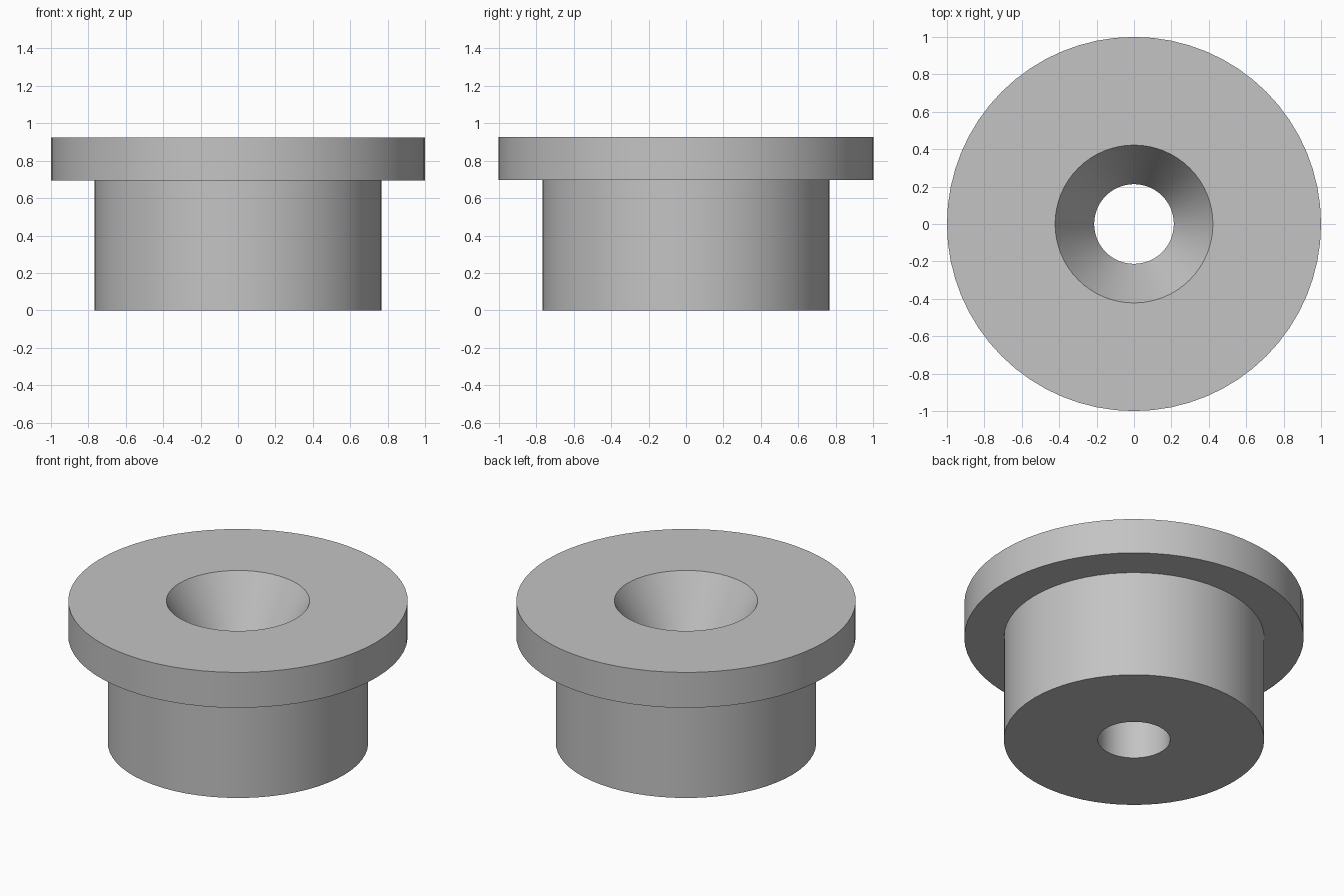
import bpy
import bmesh
from math import tau, radians

if "Cube" in bpy.data.objects:
    bpy.data.objects.remove(bpy.data.objects["Cube"], do_unlink=True)

SEGMENTS = 64

# Plain grey material
grey = bpy.data.materials.new("plain_grey")
grey.use_nodes = True
colour = (0.55, 0.55, 0.55, 1)
grey.diffuse_color = colour
grey.node_tree.nodes["Principled BSDF"].inputs["Base Color"].default_value = colour

# Cross-section (radius, height): bore, neck, flange, countersink
bore, neck, flange, sink = 0.213, 0.767, 1.0, 0.422
top, flange_base, sink_base = 0.925, 0.695, 0.56
profile = [(bore, 0), (neck, 0), (neck, flange_base), (flange, flange_base),
           (flange, top), (sink, top), (bore, sink_base)]

# Revolve the closed section into a flanged bushing
bm = bmesh.new()
verts = [bm.verts.new((r, 0, z)) for r, z in profile]
edges = [bm.edges.new((v, verts[(i + 1) % len(verts)])) for i, v in enumerate(verts)]
bmesh.ops.spin(bm, geom=verts + edges, cent=(0, 0, 0), axis=(0, 0, 1),
               angle=tau, steps=SEGMENTS, use_merge=True)
bmesh.ops.remove_doubles(bm, verts=bm.verts[:], dist=0.0001)
bmesh.ops.recalc_face_normals(bm, faces=bm.faces[:])

mesh = bpy.data.meshes.new("flanged_bushing")
bm.to_mesh(mesh)
bm.free()
mesh.materials.append(grey)

bushing = bpy.data.objects.new("flanged_bushing", mesh)
bpy.context.collection.objects.link(bushing)

# Smooth round walls, sharp rims
bpy.ops.object.select_all(action="DESELECT")
bushing.select_set(True)
bpy.context.view_layer.objects.active = bushing
bpy.ops.object.shade_smooth_by_angle(angle=radians(25))
